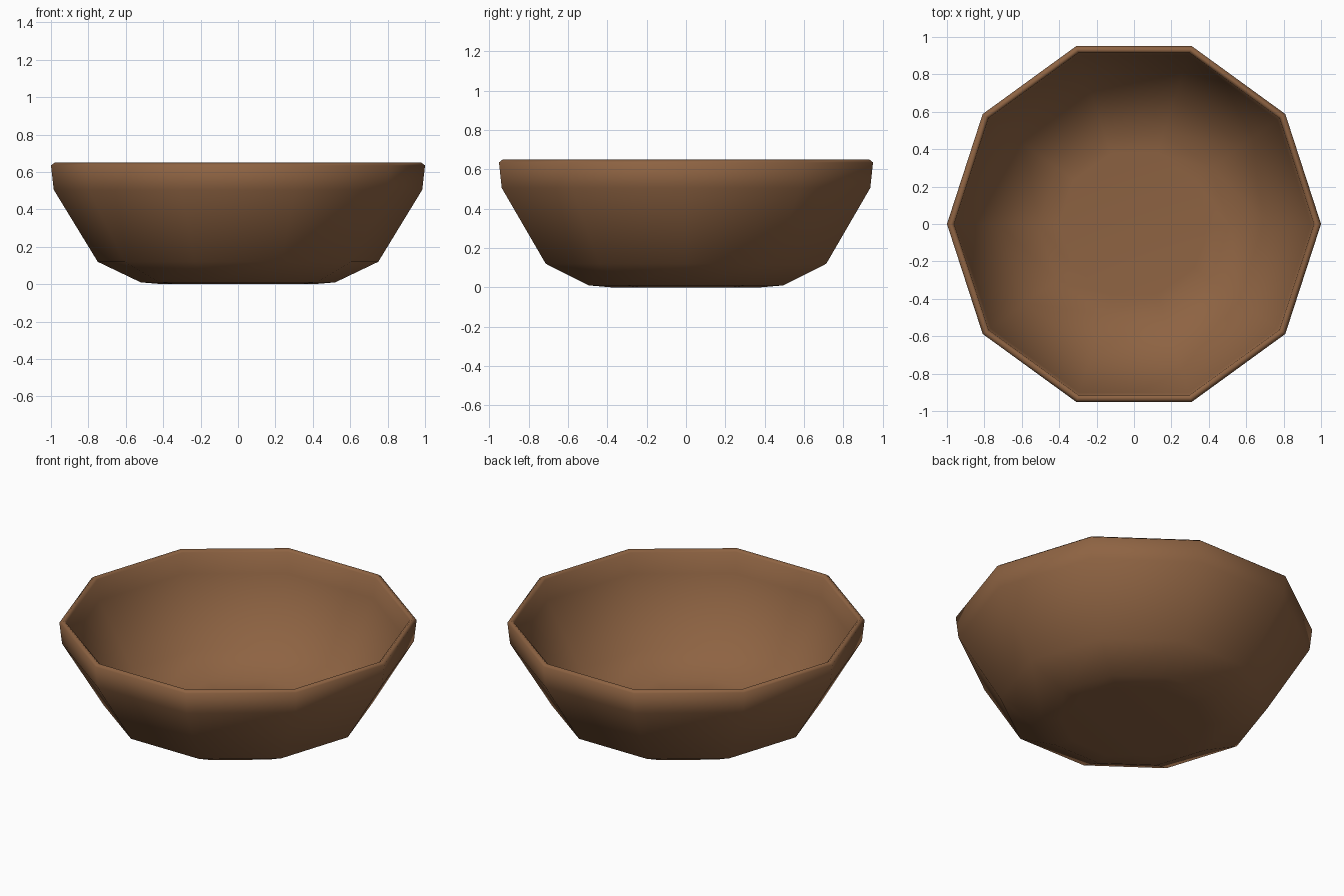
import bpy, bmesh, math

if "Cube" in bpy.data.objects:
    bpy.data.objects.remove(bpy.data.objects["Cube"])

SIDES = 10

# Bowl cross-section (radius, height): outside from base to rim, then inside down to floor
profile = [
    (0.40, 0.0), (0.52, 0.01), (0.75, 0.12), (0.985, 0.505), (1.0, 0.635),
    (0.98, 0.65), (0.962, 0.635), (0.948, 0.51),
    (0.722, 0.145), (0.51, 0.045), (0.40, 0.035),
]

bm = bmesh.new()
rings = []
for r, z in profile:
    rings.append([bm.verts.new((r * math.cos(math.tau * i / SIDES),
                                r * math.sin(math.tau * i / SIDES), z))
                  for i in range(SIDES)])

# Walls
for a, b in zip(rings, rings[1:]):
    for i in range(SIDES):
        j = (i + 1) % SIDES
        bm.faces.new((a[i], a[j], b[j], b[i]))

# Base underside and inside floor
bm.faces.new(rings[0][::-1])
bm.faces.new(rings[-1])
bmesh.ops.recalc_face_normals(bm, faces=bm.faces[:])
for f in bm.faces:
    f.smooth = True

mesh = bpy.data.meshes.new("bowl")
bm.to_mesh(mesh)
bm.free()
bowl = bpy.data.objects.new("bowl", mesh)
bpy.context.collection.objects.link(bowl)

# Brown wood
wood = bpy.data.materials.new("brown_wood")
wood.diffuse_color = (0.27, 0.125, 0.055, 1.0)
wood.use_nodes = True
wood.node_tree.nodes["Principled BSDF"].inputs["Base Color"].default_value = wood.diffuse_color
mesh.materials.append(wood)
